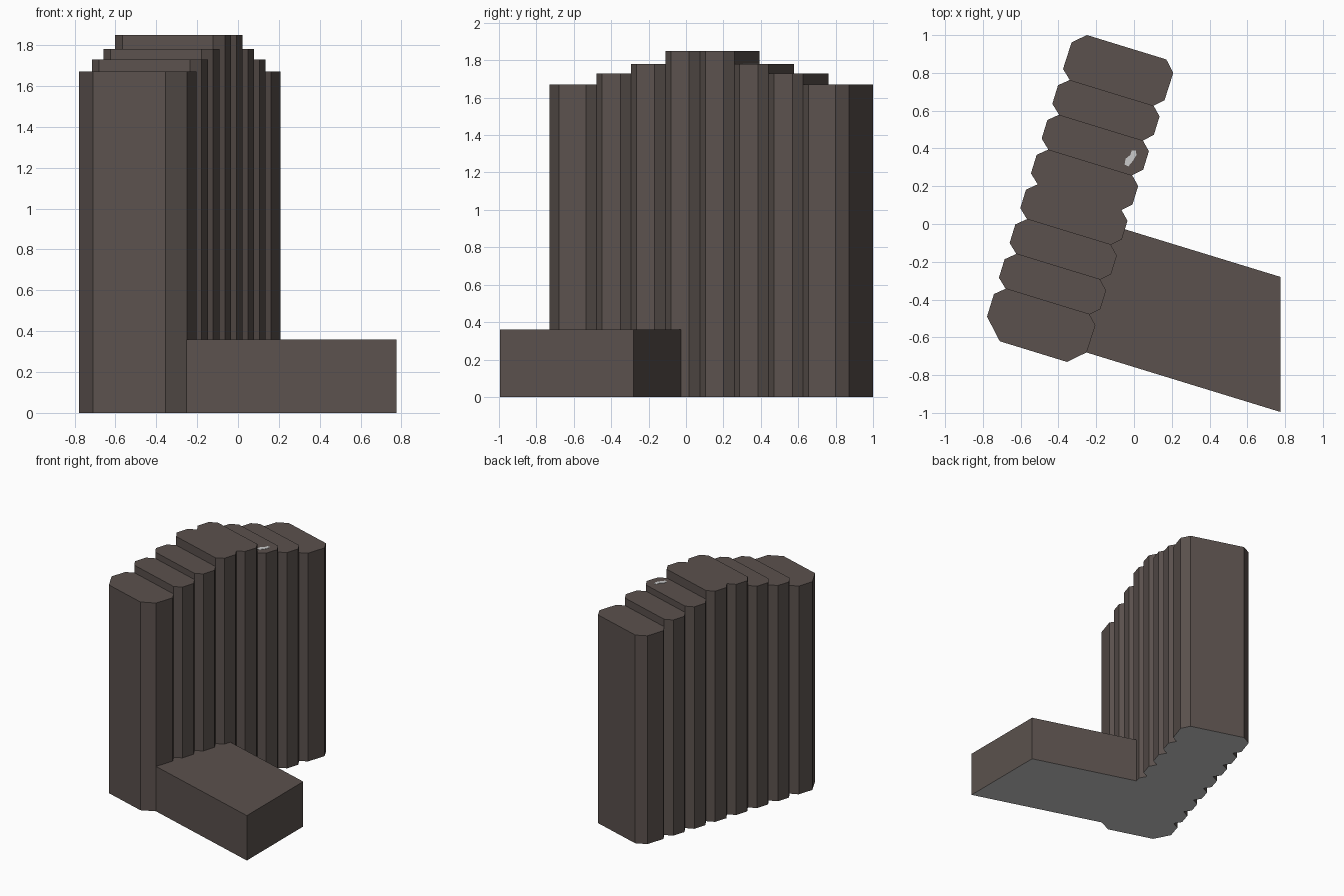
import bpy, bmesh
from mathutils import Vector

if "Cube" in bpy.data.objects:
    bpy.data.objects.remove(bpy.data.objects["Cube"])

# Building axes in plan: U runs across the tower, V runs along it
U = Vector((0.956, -0.2935))
V = Vector((0.2935, 0.956))


def plan(u, v):
    p = U * u + V * v
    return (p.x, p.y)


def make_material(name, rgb):
    m = bpy.data.materials.new(name)
    m.diffuse_color = (*rgb, 1.0)
    m.use_nodes = True
    m.node_tree.nodes["Principled BSDF"].inputs["Base Color"].default_value = m.diffuse_color
    return m


brown = make_material("dark_brown_wall", (0.104, 0.083, 0.075))
grey = make_material("light_grey", (0.60, 0.60, 0.60))


def prism(name, outline, z0, z1, mats):
    """Extrude an outline upwards; downward faces take the last material."""
    bm = bmesh.new()
    base = bm.faces.new([bm.verts.new((x, y, z0)) for x, y in outline])
    ext = bmesh.ops.extrude_face_region(bm, geom=[base], use_keep_orig=True)
    top = [g for g in ext["geom"] if isinstance(g, bmesh.types.BMVert)]
    bmesh.ops.translate(bm, verts=top, vec=(0, 0, z1 - z0))
    bmesh.ops.recalc_face_normals(bm, faces=bm.faces)
    for f in bm.faces:
        f.material_index = len(mats) - 1 if f.normal.z < -0.5 else 0
    me = bpy.data.meshes.new(name)
    bm.to_mesh(me)
    bm.free()
    for m in mats:
        me.materials.append(m)
    ob = bpy.data.objects.new(name, me)
    bpy.context.collection.objects.link(ob)
    return ob


# Tower: eight stepped bays with chamfered sides, front to back
U_OUT, U_IN = (-0.600, -0.038), (-0.549, -0.085)   # bay faces and notches
FIRST, STEP, CUT = -0.527, 0.1927, 0.045
heights = [1.67, 1.73, 1.78, 1.85, 1.85, 1.78, 1.73, 1.67]
for i, h in enumerate(heights):
    v0, v1 = FIRST + STEP * (i - 1), FIRST + STEP * i
    near = [(U_OUT[0], v0 + CUT), (U_IN[0], v0), (U_IN[1], v0), (U_OUT[1], v0 + CUT)]
    far = [(U_OUT[1], v1 - CUT), (U_IN[1], v1), (U_IN[0], v1), (U_OUT[0], v1 - CUT)]
    if i == 0:      # wider front end
        near = [(-0.600, -0.697), (-0.497, -0.802), (-0.125, -0.802), (-0.040, -0.723)]
    if i == 7:      # wider back end
        far = [(-0.036, 0.825), (-0.092, 0.883), (-0.532, 0.883), (-0.598, 0.822)]
    prism(f"tower_bay_{i + 1}", [plan(u, v) for u, v in near + far], 0, h, [brown, grey])

# Low wing with a skewed end wall
wing = [plan(-0.09, -0.724), (0.775, -0.995), (0.775, -0.28), plan(-0.09, -0.041)]
prism("low_wing", wing, 0, 0.36, [brown, grey])

# Small pale patch on the roof
patch = [(-0.05, 0.315), (-0.03, 0.305), (-0.005, 0.335), (0.013, 0.365),
         (0.01, 0.39), (-0.012, 0.39), (-0.02, 0.365), (-0.045, 0.345)]
prism("roof_patch", patch, 1.779, 1.782, [grey])
